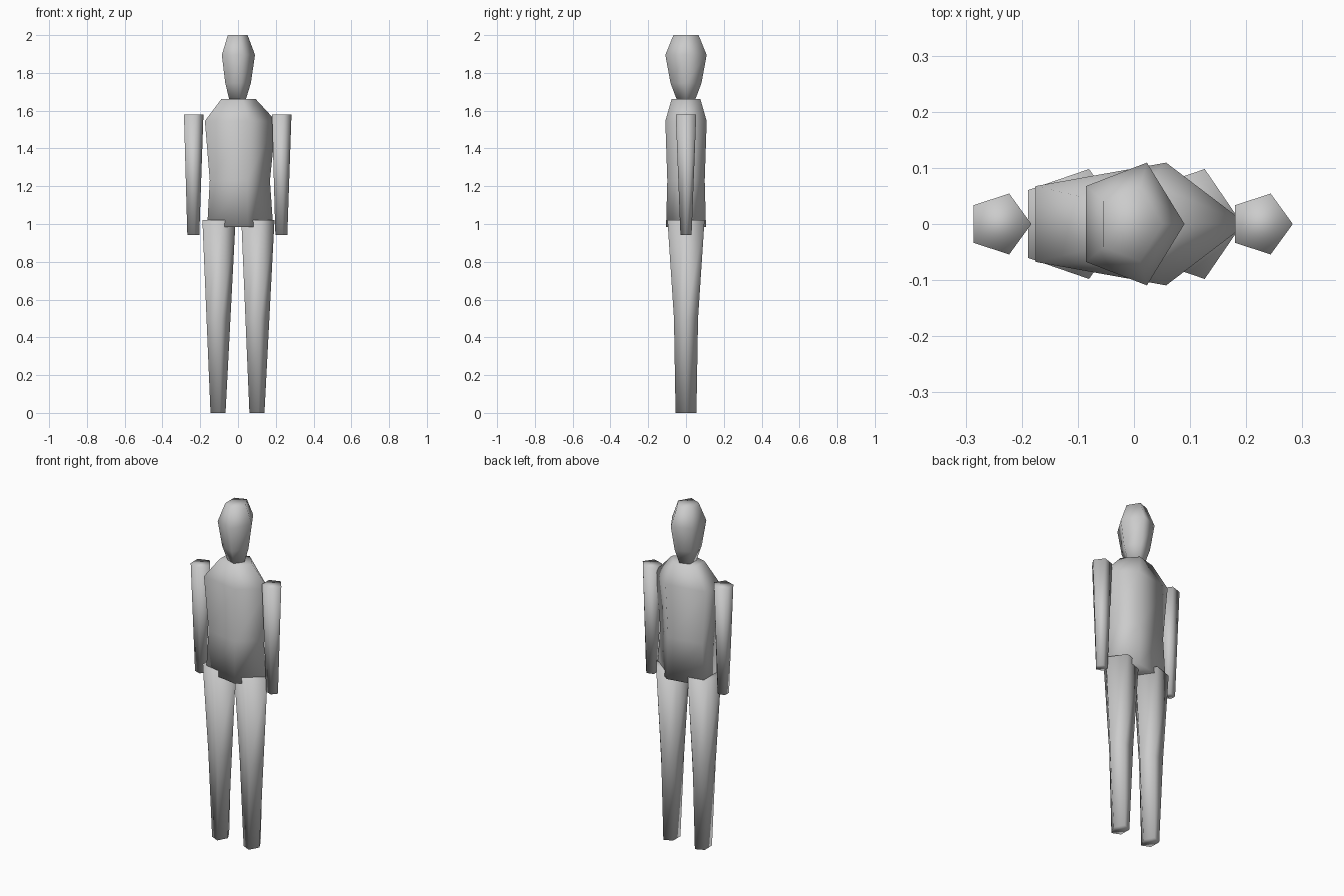
import bpy, bmesh, math

if "Cube" in bpy.data.objects:
    bpy.data.objects.remove(bpy.data.objects["Cube"])

SIDES = 5
MID = -0.007  # body axis; the five-sided sections are not symmetric in x

grey = bpy.data.materials.new("plain grey")
grey.use_nodes = True
colour = (0.6, 0.6, 0.6, 1)
grey.diffuse_color = colour
grey.node_tree.nodes["Principled BSDF"].inputs["Base Color"].default_value = colour


def loft(name, x, rings):
    """Closed five-sided tube through rings of (z, x radius, y radius)."""
    bm = bmesh.new()
    loops = []
    for z, rx, ry in rings:
        angles = [math.tau * i / SIDES for i in range(SIDES)]
        loops.append([bm.verts.new((x + rx * math.cos(a), ry * math.sin(a), z))
                      for a in angles])
    for low, high in zip(loops, loops[1:]):
        for i in range(SIDES):
            j = (i + 1) % SIDES
            bm.faces.new((low[i], low[j], high[j], high[i]))
    bm.faces.new(loops[0][::-1])
    bm.faces.new(loops[-1])
    for face in bm.faces:
        face.smooth = True
    mesh = bpy.data.meshes.new(name)
    bm.to_mesh(mesh)
    bm.free()
    mesh.materials.append(grey)
    obj = bpy.data.objects.new(name, mesh)
    bpy.context.collection.objects.link(obj)
    return obj


# Head and torso
loft("head", MID, [(1.655, 0.047, 0.05), (1.746, 0.075, 0.086),
                   (1.895, 0.097, 0.115), (2.0, 0.058, 0.07)])
loft("torso", MID, [(0.985, 0.193, 0.111), (1.23, 0.176, 0.104),
                    (1.545, 0.208, 0.115), (1.662, 0.1, 0.08)])

# Arms and legs
for side, sign in (("left", 1), ("right", -1)):
    loft(side + "_arm", MID + sign * 0.233,
         [(0.942, 0.035, 0.031), (1.58, 0.057, 0.057)])
    loft(side + "_leg", MID + sign * 0.103,
         [(0, 0.044, 0.058), (0.5, 0.07, 0.067), (1.02, 0.097, 0.103)])
